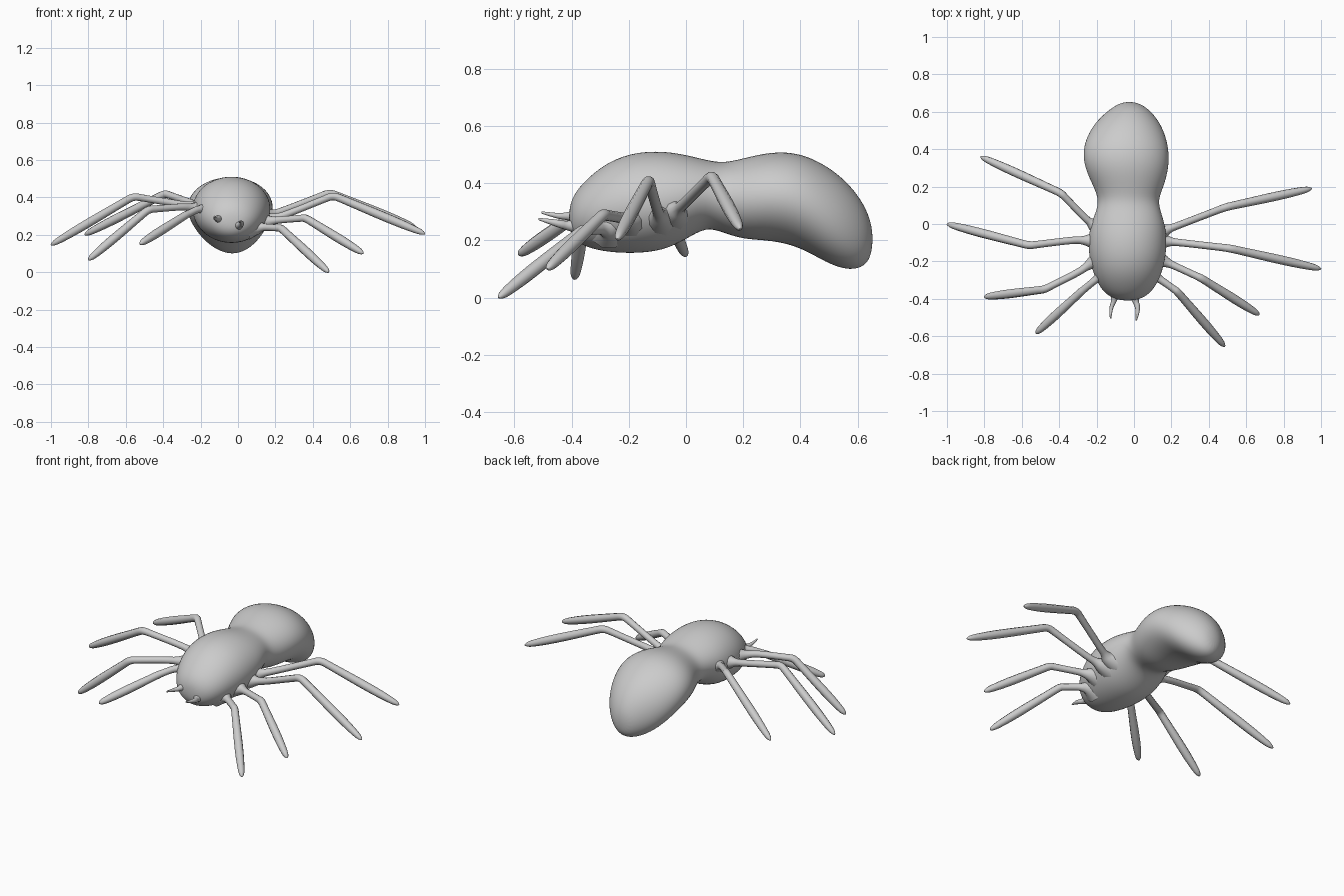
import bpy, bmesh, math
from mathutils import Vector

cube = bpy.data.objects.get("Cube")
if cube:
    bpy.data.objects.remove(cube, do_unlink=True)

grey = bpy.data.materials.new("plain grey")
grey.use_nodes = True
COLOUR = (0.6, 0.6, 0.6, 1)
grey.diffuse_color = COLOUR
grey.node_tree.nodes["Principled BSDF"].inputs["Base Color"].default_value = COLOUR


def smooth(obj):
    obj.data.materials.clear()
    obj.data.materials.append(grey)
    for poly in obj.data.polygons:
        poly.use_smooth = True


def loft(name, stations, nose, tail, sides=16):
    """Skin elliptical sections (y, bottom, top, left edge, right edge)."""
    bm = bmesh.new()
    rings = []
    for y, low, high, x0, x1 in stations:
        ring = []
        for i in range(sides):
            a = math.tau * i / sides
            ring.append(bm.verts.new(((x0 + x1) / 2 + (x1 - x0) / 2 * math.cos(a), y,
                                      (low + high) / 2 + (high - low) / 2 * math.sin(a))))
        rings.append(ring)
    for a, b in zip(rings, rings[1:]):
        for i in range(sides):
            j = (i + 1) % sides
            bm.faces.new((a[i], a[j], b[j], b[i]))
    for ring, pole in ((rings[0], nose), (rings[-1], tail)):
        tip = bm.verts.new(pole)
        for i in range(sides):
            bm.faces.new((ring[i], tip, ring[(i + 1) % sides]))
    bmesh.ops.recalc_face_normals(bm, faces=bm.faces)
    mesh = bpy.data.meshes.new(name)
    bm.to_mesh(mesh)
    bm.free()
    obj = bpy.data.objects.new(name, mesh)
    bpy.context.collection.objects.link(obj)
    smooth(obj)
    obj.modifiers.new("round", 'SUBSURF').levels = 2
    obj.modifiers["round"].render_levels = 2
    return obj


def tube(name, points):
    """Tapered smooth tube through (position, radius) pairs."""
    curve = bpy.data.curves.new(name, 'CURVE')
    curve.dimensions = '3D'
    curve.bevel_depth = 1
    curve.bevel_resolution = 3
    curve.use_fill_caps = True
    curve.resolution_u = 5
    spline = curve.splines.new('NURBS')
    spline.points.add(len(points) - 1)
    for p, (co, radius) in zip(spline.points, points):
        p.co = (*co, 1)
        p.radius = radius
    spline.order_u = 3
    spline.use_endpoint_u = True
    obj = bpy.data.objects.new(name, curve)
    bpy.context.collection.objects.link(obj)
    bpy.ops.object.select_all(action='DESELECT')
    obj.select_set(True)
    bpy.context.view_layer.objects.active = obj
    bpy.ops.object.convert(target='MESH')
    smooth(bpy.context.object)


def leg(name, root, shoulder, knee, tip):
    """Flared root, thin upper part, bent knee, fuller lower part, blunt tip."""
    root, shoulder, knee, tip = map(Vector, (root, shoulder, knee, tip))
    inside = root.lerp(Vector((-0.035, root.y, root.z)), 0.3)
    tube(name, [(inside, 0.07), (root, 0.045), (root.lerp(shoulder, 0.5), 0.021),
                (shoulder, 0.019), (shoulder.lerp(knee, 0.8), 0.019), (knee, 0.021),
                (knee.lerp(tip, 0.12), 0.021), (knee.lerp(tip, 0.6), 0.025),
                (knee.lerp(tip, 0.88), 0.02), (knee.lerp(tip, 0.98), 0.013), (tip, 0.003)])


# Body: head section, waist and drooping abdomen in one skin
loft("body", [
    (-0.405, 0.23, 0.33, -0.09, 0.02),
    (-0.385, 0.195, 0.375, -0.14, 0.07),
    (-0.34, 0.17, 0.425, -0.185, 0.115),
    (-0.27, 0.155, 0.48, -0.22, 0.15),
    (-0.18, 0.15, 0.513, -0.245, 0.175),
    (-0.08, 0.16, 0.517, -0.25, 0.18),
    (0.0, 0.2, 0.503, -0.235, 0.17),
    (0.07, 0.245, 0.484, -0.205, 0.145),
    (0.13, 0.225, 0.473, -0.192, 0.132),
    (0.2, 0.2, 0.49, -0.22, 0.163),
    (0.3, 0.197, 0.515, -0.27, 0.192),
    (0.4, 0.173, 0.51, -0.28, 0.192),
    (0.49, 0.118, 0.467, -0.247, 0.168),
    (0.56, 0.093, 0.412, -0.195, 0.13),
    (0.615, 0.1, 0.343, -0.13, 0.08),
    (0.645, 0.135, 0.275, -0.08, 0.03),
], nose=(-0.035, -0.41, 0.28), tail=(-0.025, 0.655, 0.205))

# Legs: root, shoulder, knee, tip
leg("front_leg_left", (0.1, -0.27, 0.24), (0.16, -0.31, 0.24),
    (0.23, -0.36, 0.235), (0.485, -0.655, 0.0))
leg("second_leg_left", (0.14, -0.19, 0.27), (0.23, -0.23, 0.28),
    (0.36, -0.29, 0.29), (0.67, -0.485, 0.1))
leg("third_leg_left", (0.15, -0.09, 0.28), (0.25, -0.1, 0.305),
    (0.51, -0.13, 0.41), (1.0, -0.24, 0.205))
leg("rear_leg_left", (0.15, -0.04, 0.3), (0.23, -0.01, 0.325),
    (0.49, 0.09, 0.425), (0.95, 0.19, 0.24))
leg("front_leg_right", (-0.17, -0.27, 0.34), (-0.22, -0.31, 0.335),
    (-0.28, -0.36, 0.305), (-0.525, -0.585, 0.15))
leg("second_leg_right", (-0.2, -0.19, 0.34), (-0.3, -0.26, 0.35),
    (-0.48, -0.35, 0.335), (-0.8, -0.39, 0.065))
leg("third_leg_right", (-0.22, -0.09, 0.345), (-0.32, -0.085, 0.365),
    (-0.56, -0.115, 0.405), (-1.0, 0.0, 0.145))
leg("rear_leg_right", (-0.21, -0.01, 0.35), (-0.26, 0.03, 0.375),
    (-0.39, 0.165, 0.42), (-0.82, 0.36, 0.2))

# Mouth feelers
tube("feeler_right", [((-0.1, -0.36, 0.285), 0.03), ((-0.105, -0.41, 0.285), 0.014),
                      ((-0.125, -0.45, 0.285), 0.01), ((-0.125, -0.505, 0.298), 0.004)])
tube("feeler_left", [((0.0, -0.36, 0.25), 0.035), ((0.005, -0.41, 0.25), 0.016),
                     ((0.025, -0.45, 0.26), 0.014), ((0.012, -0.515, 0.275), 0.004)])
